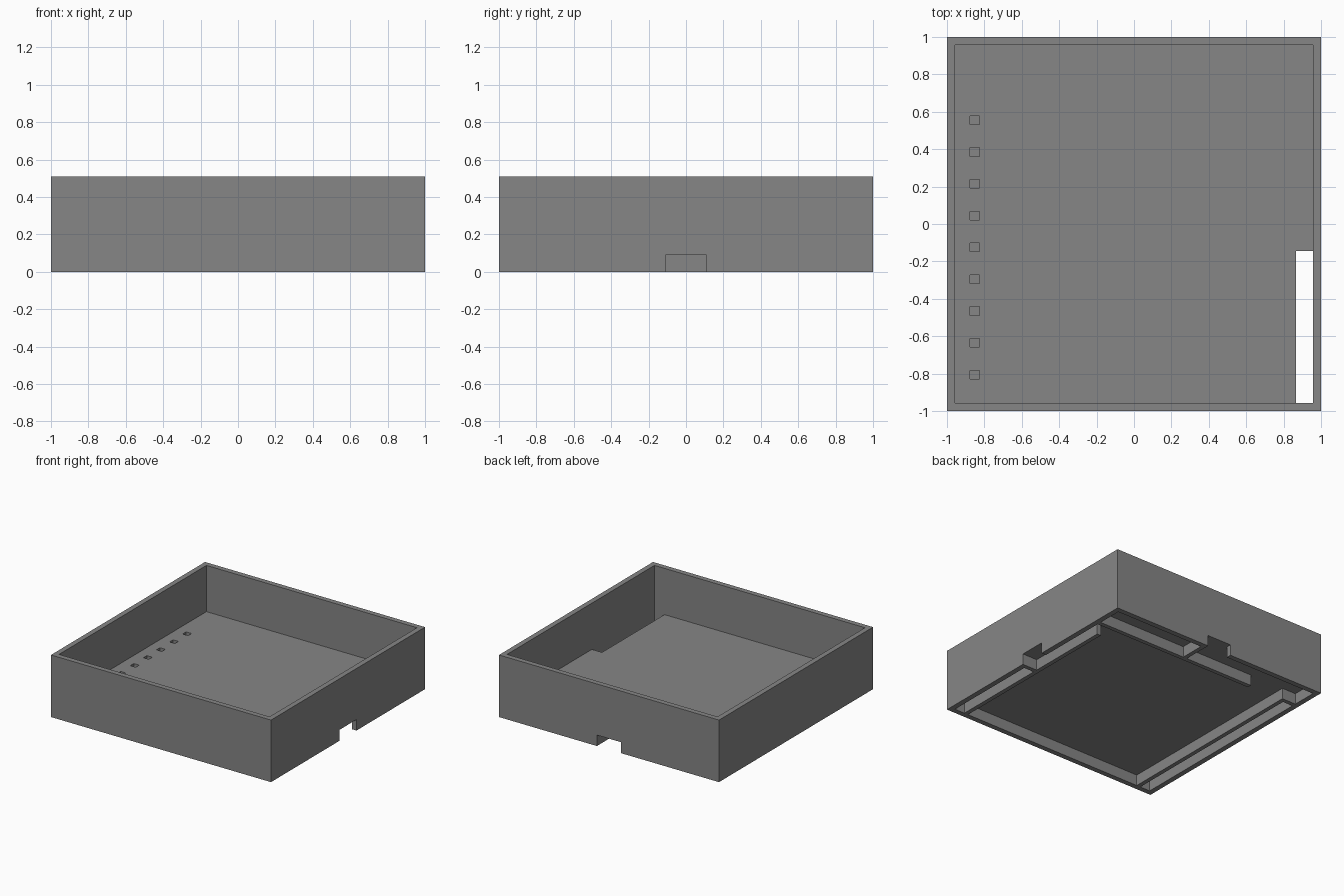
import bpy

cube = bpy.data.objects.get("Cube")
if cube:
    bpy.data.objects.remove(cube, do_unlink=True)

HEIGHT = 0.51
FLOOR = 0.13      # top of the floor plate
CEIL = 0.09       # underside of the floor plate
IN = 0.957        # inner face of the outer walls
RIB_OUT, RIB_IN = 0.865, 0.83
BACK_IN, BACK_OUT = 0.715, 0.75
NOTCH, DIVIDER = 0.11, 0.145
BELOW = -0.1

grey = bpy.data.materials.new("mid_grey")
grey.use_nodes = True
colour = (0.24, 0.24, 0.24, 1)
grey.diffuse_color = colour
grey.node_tree.nodes["Principled BSDF"].inputs["Base Color"].default_value = colour


def box(name, x, y, z):
    """Axis-aligned box from three (low, high) ranges."""
    spans = (x, y, z)
    bpy.ops.mesh.primitive_cube_add(size=1)
    ob = bpy.context.object
    ob.name = name
    for v in ob.data.vertices:
        for i, (lo, hi) in enumerate(spans):
            v.co[i] = hi if v.co[i] > 0 else lo
    ob.data.materials.append(grey)
    return ob


def cut(target, x, y, z=(BELOW, CEIL)):
    """Carve a box out of the target."""
    cutter = box("cutter", x, y, z)
    cutter.hide_render = True
    mod = target.modifiers.new("cut", "BOOLEAN")
    mod.operation = "DIFFERENCE"
    mod.solver = "EXACT"
    mod.object = cutter
    bpy.context.view_layer.objects.active = target
    bpy.ops.object.modifier_apply(modifier=mod.name)
    bpy.data.objects.remove(cutter, do_unlink=True)


tray = box("tray_case", (-1, 1), (-1, 1), (0, HEIGHT))

# Open tray above the floor
cut(tray, (-IN, IN), (-IN, IN), (FLOOR, 1))

# Main bay under the floor, leaving ribs around it
cut(tray, (-RIB_IN, RIB_IN), (-IN, BACK_IN))

# Side channels between ribs and outer walls
cut(tray, (-IN, -RIB_OUT), (-IN, BACK_IN))
cut(tray, (RIB_OUT, IN), (-NOTCH, BACK_IN))

# Long slot right through the floor
cut(tray, (RIB_OUT, IN), (-IN, -DIVIDER), (BELOW, 0.3))

# Back channels, split by a divider
cut(tray, (DIVIDER, IN), (BACK_OUT, IN))
cut(tray, (-IN, NOTCH), (BACK_OUT, IN))

# Gaps in the ribs
cut(tray, (-RIB_IN, -0.52), (0.7, 0.8))
cut(tray, (0.8, 0.9), (0.6, BACK_IN))

# Notches through the outer walls
cut(tray, (0.92, 1.1), (-NOTCH, NOTCH))
cut(tray, (-NOTCH, NOTCH), (0.92, 1.1))

# Row of small square pits in the floor
for i in range(9):
    y = -0.805 + 0.17 * i
    cut(tray, (-0.876, -0.827), (y - 0.023, y + 0.023), (0.1, 0.3))
